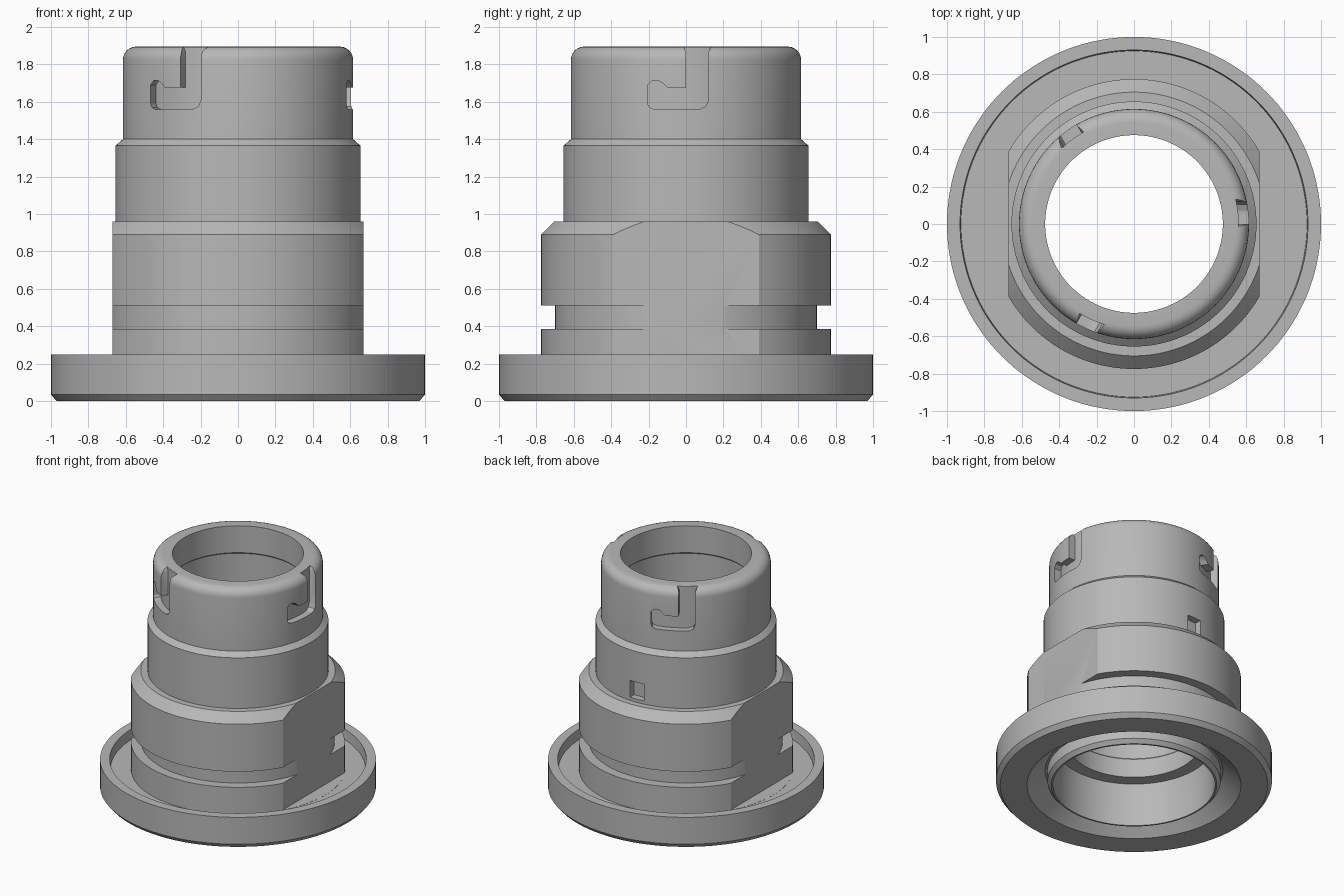
import bpy, bmesh, math
from mathutils import Matrix

old = bpy.data.objects.get("Cube")
if old:
    bpy.data.objects.remove(old, do_unlink=True)

metal = bpy.data.materials.new("satin grey metal")
metal.use_nodes = True
grey = (0.48, 0.48, 0.48, 1)
metal.diffuse_color = grey
metal.node_tree.nodes["Principled BSDF"].inputs["Base Color"].default_value = grey


def finish(name, bm):
    bmesh.ops.recalc_face_normals(bm, faces=bm.faces)
    mesh = bpy.data.meshes.new(name)
    bm.to_mesh(mesh)
    bm.free()
    mesh.materials.append(metal)
    obj = bpy.data.objects.new(name, mesh)
    bpy.context.collection.objects.link(obj)
    return obj


def lathe(name, profile, steps=144):
    """Closed (radius, height) outline turned around z."""
    bm = bmesh.new()
    verts = [bm.verts.new((r, 0, z)) for r, z in profile]
    edges = [bm.edges.new((v, verts[i - 1])) for i, v in enumerate(verts)]
    bmesh.ops.spin(bm, geom=verts + edges, axis=(0, 0, 1), cent=(0, 0, 0),
                   angle=math.tau, steps=steps, use_merge=True)
    bmesh.ops.remove_doubles(bm, verts=bm.verts, dist=1e-5)
    return finish(name, bm)


def prism(name, outline, x0, x1, degrees):
    """Outline in the yz plane, extruded along x, turned about z."""
    bm = bmesh.new()
    face = bm.faces.new([bm.verts.new((x0, y, z)) for y, z in outline])
    out = bmesh.ops.extrude_face_region(bm, geom=[face])
    moved = [g for g in out["geom"] if isinstance(g, bmesh.types.BMVert)]
    bmesh.ops.translate(bm, verts=moved, vec=(x1 - x0, 0, 0))
    bm.transform(Matrix.Rotation(math.radians(degrees), 4, "Z"))
    return finish(name, bm)


def subtract(target, cutter):
    mod = target.modifiers.new("cut", "BOOLEAN")
    mod.operation = "DIFFERENCE"
    mod.solver = "EXACT"
    mod.object = cutter
    bpy.context.view_layer.objects.active = target
    bpy.ops.object.modifier_apply(modifier=mod.name)
    bpy.data.objects.remove(cutter, do_unlink=True)


def rect(half, low, high):
    return [(-half, low), (half, low), (half, high), (-half, high)]


# Turned body: flange, grooved collar, neck, rounded nose, then bore and underside
fillet = [(0.545 + 0.07 * math.cos(a), 1.825 + 0.07 * math.sin(a))
          for a in [math.radians(15 * i) for i in range(7)]]
outside = [(0.97, 0), (1, 0.035), (1, 0.25), (0.93, 0.25), (0.925, 0.17),
           (0.775, 0.17), (0.775, 0.385), (0.7, 0.385), (0.7, 0.51),
           (0.775, 0.51), (0.775, 0.89), (0.705, 0.96), (0.655, 0.96),
           (0.655, 1.365), (0.615, 1.4)]
inside = [(0.475, 1.895), (0.475, 1.68), (0.485, 1.67), (0.485, 0.5),
          (0.475, 0.49), (0.475, 0.34), (0.575, 0.34), (0.587, 0.235),
          (0.587, 0), (0.6, 0), (0.627, 0.03), (0.627, 0.12),
          (0.645, 0.12), (0.775, 0)]
body = lathe("coupling_body", outside + fillet + inside)

# Wrench flats on both sides of the collar
for turn in (0, 180):
    subtract(body, prism("flat_cutter", rect(0.44, 0.171, 1.0), 0.67, 0.8, turn))

# Three hooked bayonet slots with a curved floor
hook = [(-0.02, 1.91), (0, 1.865), (0, 1.675), (-0.1, 1.675), (-0.125, 1.7),
        (-0.15, 1.715), (-0.18, 1.715), (-0.205, 1.69), (-0.205, 1.59),
        (-0.195, 1.57), (-0.17, 1.56), (0.07, 1.56), (0.105, 1.575),
        (0.12, 1.61), (0.12, 1.865), (0.14, 1.91)]
for turn in (0, 120, 240):
    slot = prism("slot_cutter", hook, 0.45, 0.8, turn)
    core = lathe("slot_core", [(0.2, 1.4), (0.56, 1.4), (0.56, 2), (0.2, 2)])
    subtract(slot, core)
    subtract(body, slot)

# Small locating pocket at the back of the neck
subtract(body, prism("pocket_cutter", rect(0.06, 0.985, 1.12), 0.6, 0.8, 92))

bpy.ops.object.select_all(action="DESELECT")
body.select_set(True)
bpy.context.view_layer.objects.active = body
bpy.ops.object.shade_smooth_by_angle(angle=math.radians(25))
